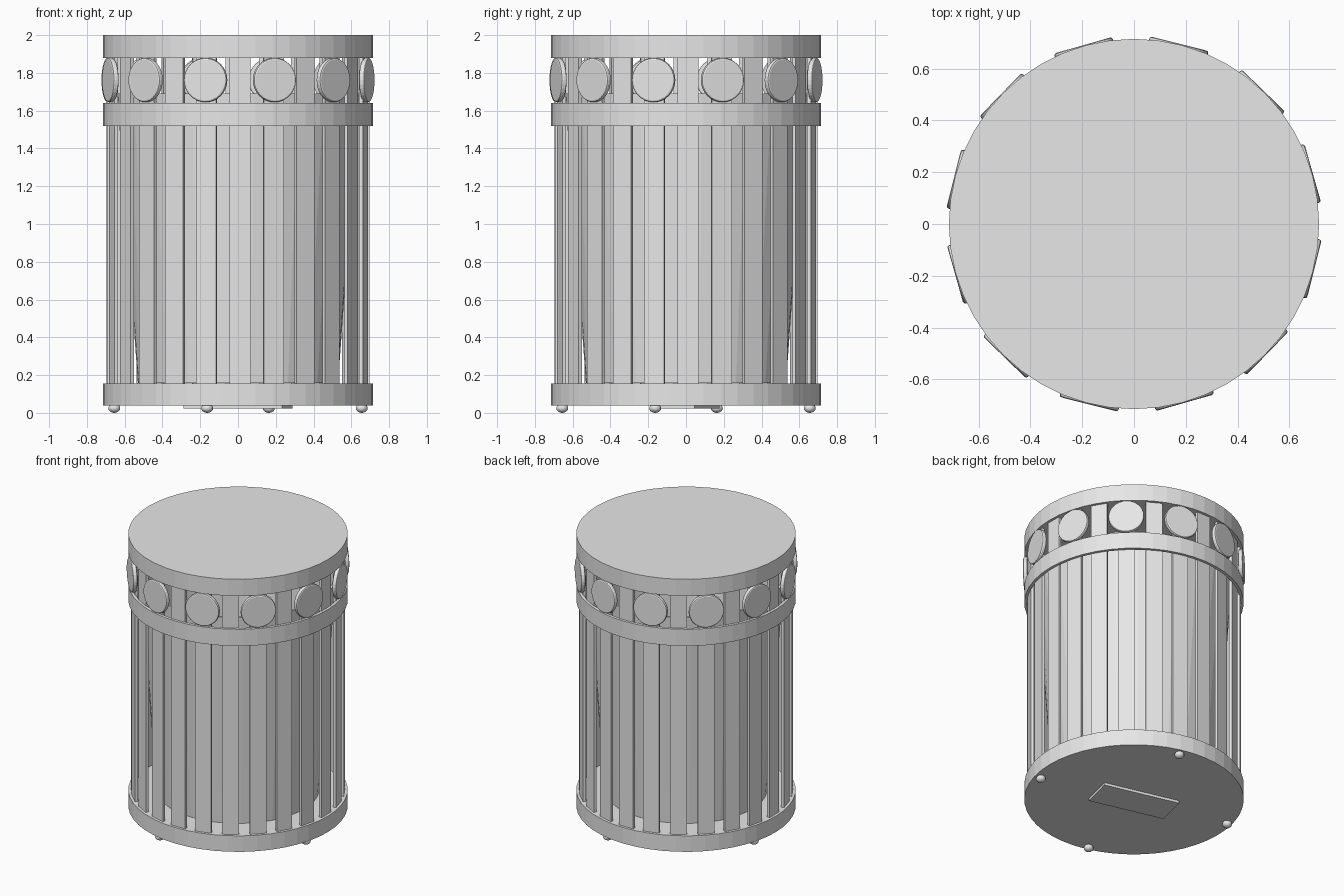
import bpy
import bmesh
from math import radians, cos, sin
from mathutils import Matrix, Vector

cube = bpy.data.objects.get("Cube")
if cube:
    bpy.data.objects.remove(cube, do_unlink=True)

grey = bpy.data.materials.new("plain grey")
grey.use_nodes = True
grey.diffuse_color = (0.8, 0.8, 0.8, 1)
grey.node_tree.nodes["Principled BSDF"].inputs["Base Color"].default_value = (0.8, 0.8, 0.8, 1)

TWIST = 0.9  # slight turn of the slats and discs, in degrees


def finish(name, bm):
    bmesh.ops.recalc_face_normals(bm, faces=bm.faces)
    mesh = bpy.data.meshes.new(name)
    bm.to_mesh(mesh)
    bm.free()
    mesh.materials.append(grey)
    obj = bpy.data.objects.new(name, mesh)
    bpy.context.scene.collection.objects.link(obj)
    return obj


def lathe(name, profile, closed=False, steps=48):
    """Spin an (r, z) profile about the z axis."""
    bm = bmesh.new()
    verts = [bm.verts.new((r, 0, z)) for r, z in profile]
    pairs = list(zip(verts, verts[1:]))
    if closed:
        pairs.append((verts[-1], verts[0]))
    edges = [bm.edges.new(p) for p in pairs]
    bmesh.ops.spin(bm, geom=verts + edges, cent=(0, 0, 0), axis=(0, 0, 1),
                   angle=radians(360), steps=steps)
    bmesh.ops.remove_doubles(bm, verts=bm.verts, dist=0.0005)
    return finish(name, bm)


def box(name, size, matrix):
    bm = bmesh.new()
    bmesh.ops.create_cube(bm, size=1, matrix=matrix @ Matrix.Diagonal((*size, 1)))
    return finish(name, bm)


def around(angle, radius, z):
    """Frame at a point on the drum, its x axis pointing outward."""
    a = radians(angle)
    return Matrix.Translation((radius * cos(a), radius * sin(a), z)) @ Matrix.Rotation(a, 4, "Z")


# Base, lid and the band around the slats
lathe("base", [(0, 0.04), (0.715, 0.04), (0.715, 0.155), (0, 0.155)])
lathe("lid", [(0, 1.88), (0.715, 1.88), (0.715, 2.0), (0, 2.0)])
lathe("middle_band", [(0.693, 1.52), (0.715, 1.52), (0.715, 1.64), (0.693, 1.64)], closed=True)

# Tapered inner bin, open at the top
lathe("inner_bin", [(0, 0.158), (0.53, 0.158), (0.64, 1.69), (0.625, 1.69),
                    (0.515, 0.175), (0, 0.175)])

# Vertical slats
for i in range(24):
    box(f"slat_{i + 1}", (0.02, 0.11, 1.74), around(15 * i + TWIST, 0.685, 1.02))

# Round bevelled discs between band and lid
for i in range(12):
    bm = bmesh.new()
    bmesh.ops.create_cone(bm, cap_ends=True, segments=32, radius1=0.117, radius2=0.117, depth=0.03)
    rim = [e for e in bm.edges if abs(e.verts[0].co.z - e.verts[1].co.z) < 0.001]
    bmesh.ops.bevel(bm, geom=rim, offset=0.009, segments=2, profile=0.5, affect="EDGES")
    turn = around(15 + 30 * i + TWIST, 0.703, 1.762) @ Matrix.Rotation(radians(90), 4, "Y")
    bmesh.ops.transform(bm, matrix=turn, verts=bm.verts)
    finish(f"round_disc_{i + 1}", bm)

# Feet
for i in range(4):
    bm = bmesh.new()
    place = around(76 + 90 * i, 0.675, 0.025) @ Matrix.Diagonal((0.032, 0.032, 0.025, 1))
    bmesh.ops.create_uvsphere(bm, u_segments=16, v_segments=10, radius=1, matrix=place)
    for f in bm.faces:
        f.smooth = True
    finish(f"foot_{i + 1}", bm)

# Plate under the base
box("bottom_plate", (0.54, 0.23, 0.02), around(-14, 0, 0.032))
